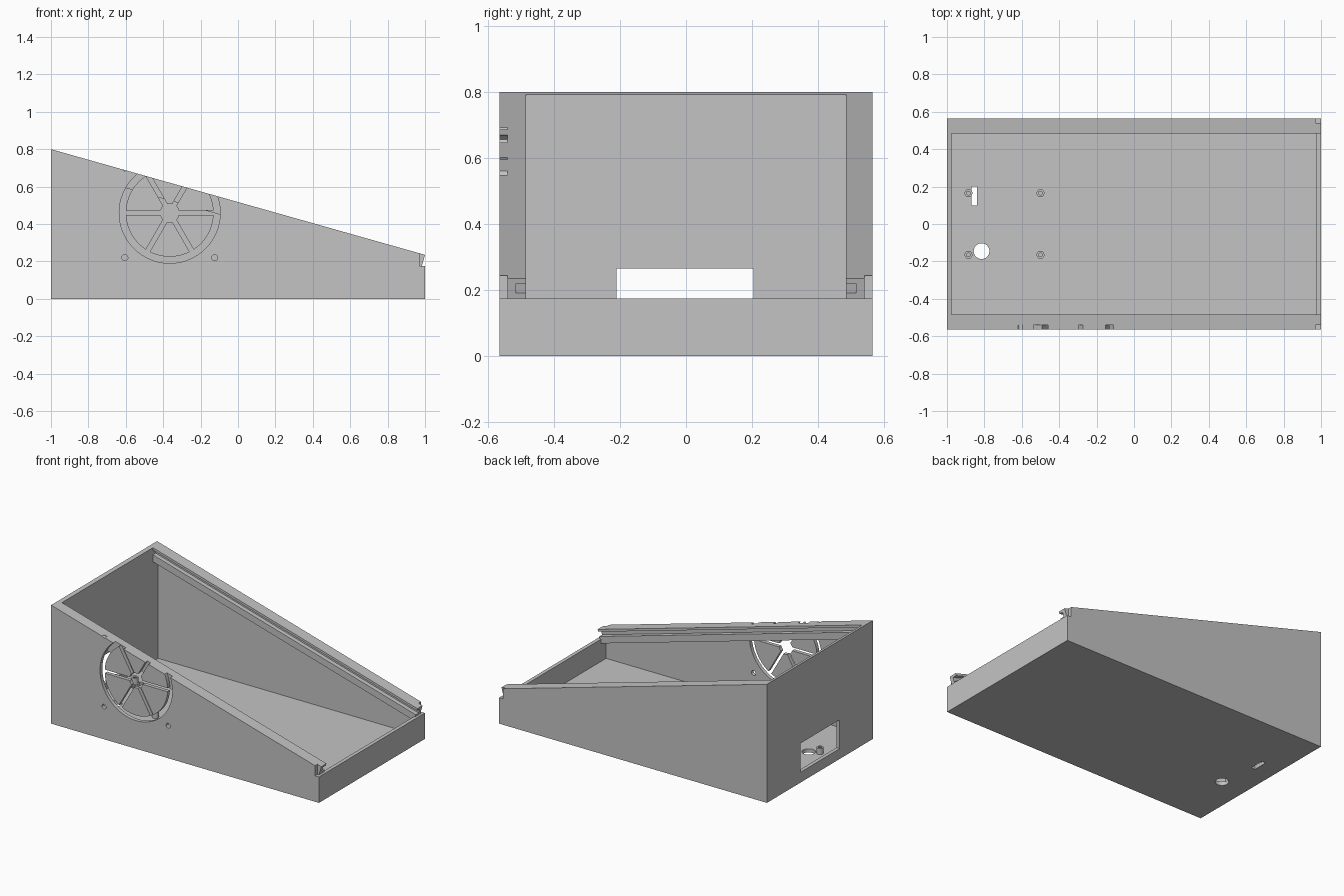
import bpy, bmesh, math
from mathutils import Matrix, Vector

cube = bpy.data.objects.get("Cube")
if cube:
    bpy.data.objects.remove(cube, do_unlink=True)

grey = bpy.data.materials.new("plain grey")
grey.use_nodes = True
GREY = (0.55, 0.55, 0.55, 1)
grey.diffuse_color = GREY
grey.node_tree.nodes["Principled BSDF"].inputs["Base Color"].default_value = GREY

HALF_W, WALL, HIGH, LOW = 0.565, 0.025, 0.8, 0.235
SLOPE = (HIGH - LOW) / 2
INNER = HALF_W - WALL
LIP = 0.175


def rim(x):
    return HIGH - SLOPE * (x + 1)


def make(name, bm):
    bmesh.ops.recalc_face_normals(bm, faces=bm.faces)
    mesh = bpy.data.meshes.new(name)
    bm.to_mesh(mesh)
    bm.free()
    ob = bpy.data.objects.new(name, mesh)
    bpy.context.collection.objects.link(ob)
    mesh.materials.append(grey)
    return ob


def loft(name, start, end):
    """Solid between two matching outlines."""
    bm = bmesh.new()
    a = [bm.verts.new(p) for p in start]
    b = [bm.verts.new(p) for p in end]
    bm.faces.new(a)
    bm.faces.new(b)
    for i in range(len(a)):
        j = (i + 1) % len(a)
        bm.faces.new((a[i], a[j], b[j], b[i]))
    return make(name, bm)


def box(name, x0, x1, y0, y1, z0, z1):
    ring = [(x0, y0), (x1, y0), (x1, y1), (x0, y1)]
    return loft(name, [(x, y, z0) for x, y in ring], [(x, y, z1) for x, y in ring])


def cylinder(name, r, height, place, sides=48):
    bm = bmesh.new()
    bmesh.ops.create_cone(bm, cap_ends=True, segments=sides, radius1=r, radius2=r,
                          depth=height, matrix=place)
    return make(name, bm)


def tube(name, r_in, r_out, height, place, sides=64):
    bm = bmesh.new()
    loops = []
    for r, z in ((r_in, -1), (r_out, -1), (r_out, 1), (r_in, 1)):
        loops.append([bm.verts.new(place @ Vector((
            r * math.cos(math.tau * i / sides), r * math.sin(math.tau * i / sides),
            z * height / 2))) for i in range(sides)])
    for k in range(4):
        p, q = loops[k], loops[(k + 1) % 4]
        for i in range(sides):
            j = (i + 1) % sides
            bm.faces.new((p[i], p[j], q[j], q[i]))
    return make(name, bm)


def cut(target, cutter):
    cutter.hide_render = True
    mod = target.modifiers.new("cut", "BOOLEAN")
    mod.operation, mod.solver, mod.object = "DIFFERENCE", "EXACT", cutter
    bpy.context.view_layer.objects.active = target
    bpy.ops.object.modifier_apply(modifier=mod.name)
    bpy.data.objects.remove(cutter, do_unlink=True)


# Wedge shaped case, hollowed out and lowered at the thin end
outline = [(-1, 0), (1, 0), (1, LOW), (-1, HIGH)]
case = loft("case", [(x, -HALF_W, z) for x, z in outline],
            [(x, HALF_W, z) for x, z in outline])
cut(case, box("cavity", -1 + WALL, 1 - WALL, -INNER, INNER, WALL, 1))
cut(case, box("end_notch", 0.97, 1.1, -1, 1, LIP, 1))

# Openings in the tall wall and the floor
cut(case, box("window", -1.1, -0.95, -0.21, 0.205, 0.07, 0.265))
cut(case, box("floor_slot", -0.87, -0.84, 0.1, 0.2, -0.1, 0.1))
cut(case, cylinder("floor_hole", 0.042, 0.2, Matrix.Translation((-0.815, -0.145, 0))))

# Round vent in the front wall: ring, hub, slots and screw holes
VX, VZ = -0.365, 0.46
facing = Matrix.Rotation(math.pi / 2, 4, "X")


def on_front(x, z):
    return Matrix.Translation((x, -HALF_W, z)) @ facing


cut(case, tube("vent_ring", 0.235, 0.27, 0.08, on_front(VX, VZ)))
for i in range(3):
    slot = box("vent_slot", -0.25, 0.25, -0.012, 0.012, -0.04, 0.04)
    slot.data.transform(on_front(VX, VZ) @ Matrix.Rotation(math.pi / 3 * i, 4, "Z"))
    cut(case, slot)
cut(case, cylinder("vent_hub", 0.05, 0.08, on_front(VX, VZ)))
for dx, dz in ((-1, -1), (1, -1), (-1, 1)):
    cut(case, cylinder("screw_hole", 0.016, 0.08,
                       on_front(VX + 0.24 * dx, VZ + 0.24 * dz), 24))

# Grooved lid rails along both sloping rims, ends square to the slope
section = [(INNER, 0), (0.485, 0), (0.485, 0.016), (0.515, 0.016),
           (0.515, 0.048), (0.485, 0.048), (0.485, 0.095), (INNER, 0.095)]
tilt = math.atan(SLOPE)
for side, name in ((1, "back_rail"), (-1, "front_rail")):
    x0 = -1 + WALL
    loft(name,
         [(x0, side * y, rim(x0) - d) for y, d in section],
         [(1 - d * math.cos(tilt) * math.sin(tilt), side * y,
           LOW - d * math.cos(tilt) ** 2) for y, d in section])

# Four hollow standoffs on the floor
for x in (-0.885, -0.5):
    for y in (-0.165, 0.165):
        tube("standoff", 0.01, 0.021, 0.045,
             Matrix.Translation((x, y, WALL + 0.02)), 24)

# Smooth the round parts while keeping corners crisp
bpy.ops.object.select_all(action="DESELECT")
for ob in bpy.context.collection.objects:
    if ob.type == "MESH" and ob.name.split(".")[0] in ("case", "standoff"):
        ob.select_set(True)
bpy.context.view_layer.objects.active = case
bpy.ops.object.shade_smooth_by_angle(angle=math.radians(30))
